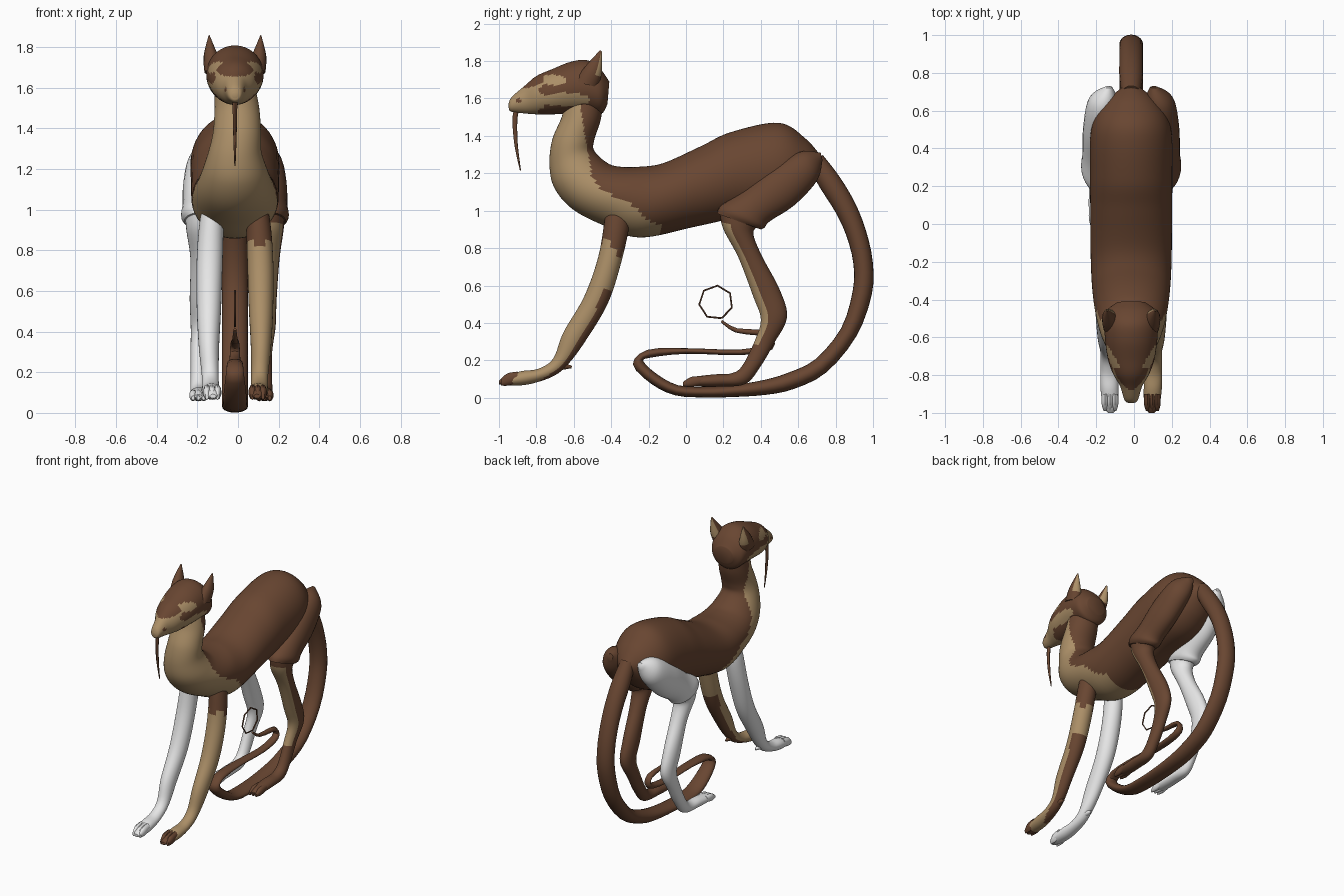
import bpy, bmesh, math
from mathutils import Vector

CX = -0.015  # body mid-plane


def material(name, rgb):
    m = bpy.data.materials.new(name)
    m.diffuse_color = (*rgb, 1)
    return m


BROWN = material("dark brown fur", (0.14, 0.061, 0.031))
TAN = material("tan fur", (0.41, 0.275, 0.137))
WHITE = material("plain white", (0.8, 0.8, 0.8))


def spline(rows, steps):
    """Catmull-Rom interpolation of rows of numbers."""
    out = []
    for i in range(len(rows) - 1):
        p = [rows[max(i - 1, 0)], rows[i], rows[i + 1], rows[min(i + 2, len(rows) - 1)]]
        for s in range(steps):
            t = s / steps
            out.append([0.5 * (2 * b + (c - a) * t + (2 * a - 5 * b + 4 * c - d) * t * t
                               + (3 * b - a - 3 * c + d) * t ** 3) for a, b, c, d in zip(*p)])
    return out + [list(rows[-1])]


def loft(name, rings, side=1, mats=(BROWN,), rule=None, steps=4, n=28):
    """Skin through ellipses: (y, z) of one edge, (y, z) of the other, half width, x offset."""
    bm = bmesh.new()
    loops = []
    for ya, za, yb, zb, w, x in spline(rings, steps):
        loop = []
        for k in range(n):
            a = 2 * math.pi * k / n
            c = math.cos(a) / 2
            loop.append(bm.verts.new((CX + side * x + math.sin(a) * max(w, 0.002),
                                      (ya + yb) / 2 + c * (ya - yb),
                                      (za + zb) / 2 + c * (za - zb))))
        loops.append(loop)
    for p, q in zip(loops, loops[1:]):
        for k in range(n):
            bm.faces.new((p[k], p[k - 1], q[k - 1], q[k]))
    bm.faces.new(loops[0])
    bm.faces.new(loops[-1])
    bmesh.ops.recalc_face_normals(bm, faces=bm.faces)
    bm.normal_update()
    if rule:
        for f in bm.faces:
            f.material_index = int(bool(rule(f.calc_center_median(), f.normal)))
    me = bpy.data.meshes.new(name)
    bm.to_mesh(me)
    bm.free()
    ob = bpy.data.objects.new(name, me)
    bpy.context.collection.objects.link(ob)
    for m in mats:
        me.materials.append(m)
    bpy.ops.object.select_all(action='DESELECT')
    ob.select_set(True)
    bpy.context.view_layer.objects.active = ob
    bpy.ops.object.shade_smooth_by_angle(angle=math.radians(50))
    return ob


def tube(name, path, **kw):
    """Flattened tube along (y, z, half thickness, half width)."""
    rings = []
    for i, (y, z, r, w) in enumerate(path):
        a, b = path[max(i - 1, 0)], path[min(i + 1, len(path) - 1)]
        d = Vector((b[0] - a[0], b[1] - a[1])).normalized()
        rings.append((y - d.y * r, z + d.x * r, y + d.y * r, z - d.x * r, w, 0))
    return loft(name, rings, **kw)


# Body and neck, with a tan throat and chest
EDGE = [(0.85, -0.13), (0.91, -0.145), (0.98, -0.22), (1.055, -0.30), (1.11, -0.44),
        (1.19, -0.51), (1.32, -0.525), (1.5, -0.56), (1.7, -0.58)]


def chest(c, nrm):
    z = c.z + 0.01 * math.sin(c.x * 40)
    for (z0, y0), (z1, y1) in zip(EDGE, EDGE[1:]):
        if z <= z1:
            return c.y < y0 + (y1 - y0) * (z - z0) / (z1 - z0)
    return False


loft("body", [(-.44, 1.62, -.65, 1.58, .10, 0), (-.455, 1.49, -.665, 1.5, .11, .01),
              (-.49, 1.38, -.715, 1.38, .118, .01), (-.49, 1.32, -.73, 1.25, .13, 0),
              (-.42, 1.255, -.706, 1.127, .16, 0), (-.35, 1.235, -.615, 1.015, .185, 0),
              (-.25, 1.235, -.46, .93, .205, 0), (-.12, 1.255, -.25, .857, .214, 0),
              (.08, 1.345, .05, .915, .216, 0), (.24, 1.42, .28, .965, .218, 0),
              (.495, 1.47, .5, 1.0, .212, 0), (.64, 1.385, .63, 1.08, .15, 0),
              (.73, 1.28, .71, 1.19, .05, 0)],
     mats=(BROWN, TAN), rule=chest, steps=8, n=56)


# Head with tan muzzle, cheek stripe and brow
def face(c, nrm):
    def blob(y, z, ry, rz):
        return ((c.y - y) / ry) ** 2 + ((c.z - z) / rz) ** 2 < 1
    if blob(-.73, 1.645, .055, .03) or blob(-.895, 1.59, .014, .012):  # eyes, nostrils
        return False
    if blob(-.70, 1.53, .09, .025):  # dark jaw patch
        return False
    if c.y < -.76:
        return c.z < 1.655 + .3 * max(0, c.y + .85)
    return blob(-.72, 1.695, .08, .032) or blob(-.66, 1.595, .15, .035) or (c.z < 1.55 and c.y < -.56)


loft("head", [(-.948, 1.575, -.948, 1.55, .012, 0), (-.93, 1.61, -.935, 1.53, .035, 0),
              (-.86, 1.67, -.86, 1.52, .058, 0), (-.80, 1.72, -.79, 1.515, .095, 0),
              (-.72, 1.755, -.72, 1.515, .122, 0), (-.62, 1.795, -.61, 1.52, .138, 0),
              (-.53, 1.805, -.52, 1.52, .14, 0), (-.46, 1.76, -.45, 1.52, .125, 0),
              (-.41, 1.69, -.42, 1.57, .075, 0)],
     mats=(BROWN, TAN), rule=face, steps=8, n=56)

# Thin tongue
tube("tongue", [(-.905, 1.55, .014, .012), (-.915, 1.48, .013, .011), (-.908, 1.35, .009, .008),
                (-.885, 1.215, .003, .003)], n=8, steps=3)

# Tail sweeping under the body and back, ending in a thin ring
tube("tail", [(.69, 1.27, .05, .05), (.77, 1.15, .06, .062), (.85, 1.02, .058, .063),
              (.91, .88, .054, .063), (.947, .72, .052, .063), (.942, .56, .052, .063),
              (.87, .35, .046, .063), (.72, .17, .046, .063), (.56, .09, .046, .063),
              (.42, .055, .04, .063), (.25, .036, .032, .063), (.1, .03, .028, .063),
              (-.05, .04, .028, .06), (-.17, .1, .03, .055), (-.255, .185, .03, .045),
              (-.2, .235, .022, .04), (0, .25, .015, .036), (.29, .243, .015, .03),
              (.45, .275, .02, .026), (.44, .34, .016, .022), (.27, .36, .012, .014),
              (.19, .41, .007, .007)], steps=3, n=20)
ring = [(.16 + .09 * math.sin(a), .51 - .09 * math.cos(a), .005, .005)
        for a in [.35 + 2 * math.pi * k / 7 for k in range(8)]]
tube("tail_ring", ring, steps=1, n=6)


# Coat rules for the coloured right legs
def fore_coat(c, nrm):
    if c.z > .8 + .04 * math.sin(c.y * 40) or c.y < -.94:
        return False
    return not (c.z < .58 and nrm.y > .25)


def shin_coat(c, nrm):
    return .28 < c.z < .93 and nrm.y < -.35


for side, label in ((1, "right"), (-1, "left")):
    right = side > 0
    mats = (BROWN, TAN) if right else (WHITE,)
    foot = .145 if right else .18
    mid = (.165 + foot) / 2
    # Ear
    loft(label + "_ear", [(-.60, 1.69, -.47, 1.66, .05, .10), (-.54, 1.77, -.45, 1.74, .036, .118),
                          (-.46, 1.858, -.45, 1.852, .003, .127)], side, (BROWN, TAN),
         lambda c, nrm: nrm.y > .3 and c.z > 1.72, n=16)
    # Front leg and foot
    loft(label + "_front_leg",
         [(-.42, 1.07, -.30, 1.03, .05, .10), (-.435, .95, -.305, .91, .06, .115),
          (-.47, .75, -.35, .71, .064, .125), (-.545, .54, -.42, .50, .06, .128),
          (-.655, .35, -.54, .30, .05, .128), (-.71, .21, -.63, .18, .042, .122),
          (-.79, .155, -.71, .115, .042, .12), (-.88, .142, -.84, .072, .048, .115),
          (-.965, .115, -.95, .065, .04, .11), (-1.0, .092, -1.0, .072, .015, .108)],
         side, mats, fore_coat if right else None, steps=6)
    # Dewclaw
    loft(label + "_dewclaw", [(-.70, .20, -.71, .14, .03, .12), (-.65, .187, -.655, .15, .02, .12),
                              (-.61, .17, -.612, .158, .006, .12)], side, mats[:1], n=12)
    # Thigh
    loft(label + "_thigh",
         [(.72, 1.31, .73, 1.27, .02, .12), (.61, 1.315, .70, 1.16, .075, .15),
          (.45, 1.225, .58, 1.03, .088, .166), (.30, 1.10, .45, .945, .088, .17),
          (.19, 1.03, .42, .91, .09, .175), (.165, .985, .40, .90, .075, .175)],
         side, mats[:1], steps=6)
    # Shin, hock and hind foot
    loft(label + "_hind_leg",
         [(.18, .99, .40, .93, .07, .175), (.20, .90, .36, .88, .068, .17),
          (.28, .75, .405, .76, .054, .165), (.36, .54, .50, .58, .05, mid),
          (.40, .42, .54, .43, .045, mid), (.37, .31, .47, .29, .038, foot),
          (.30, .17, .40, .17, .038, foot), (.24, .13, .32, .075, .04, foot),
          (.15, .125, .19, .06, .044, foot), (.05, .112, .055, .06, .042, foot),
          (-.01, .09, -.01, .072, .018, foot)],
         side, mats, shin_coat if right else None, steps=6)
    # Toes on both feet
    for k in (-1, 0, 1):
        x = .112 + .026 * k
        loft(f"{label}_front_toe_{k + 2}", [(-.90, .14, -.90, .08, .018, x), (-.955, .13, -.95, .065, .019, x),
                                            (-.99, .10, -.99, .065, .008, x)], side, mats[:1], n=10)
        x = foot + .026 * k
        loft(f"{label}_hind_toe_{k + 2}", [(.09, .115, .09, .07, .018, x), (.03, .112, .03, .057, .019, x),
                                           (-.015, .085, -.015, .062, .008, x)], side, mats[:1], n=10)
